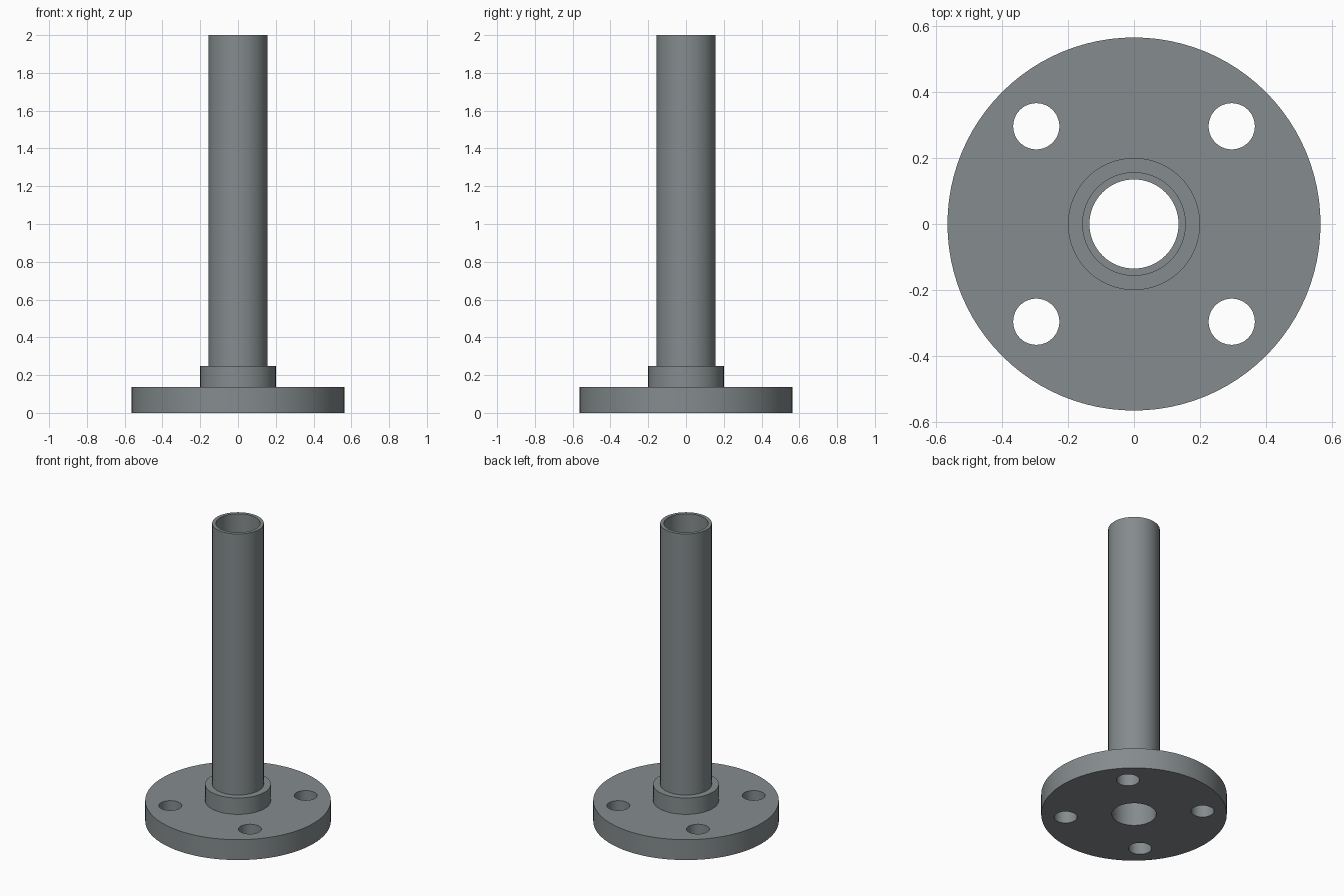
import bpy
import bmesh
from math import radians
from mathutils import Vector

cube = bpy.data.objects.get("Cube")
if cube:
    bpy.data.objects.remove(cube, do_unlink=True)

SEGMENTS = 96
FLANGE_R, FLANGE_H = 0.565, 0.137
HUB_R, HUB_TOP = 0.2, 0.247
PIPE_R, BORE_R, PIPE_TOP = 0.157, 0.135, 2.0
BOLT_R, BOLT_OFFSET = 0.07, 0.296

steel = bpy.data.materials.new("steel grey")
steel.use_nodes = True
colour = (0.235, 0.262, 0.27, 1)
steel.diffuse_color = colour
steel.node_tree.nodes["Principled BSDF"].inputs["Base Color"].default_value = colour


def add_object(name, bm):
    bmesh.ops.recalc_face_normals(bm, faces=bm.faces)
    mesh = bpy.data.meshes.new(name)
    bm.to_mesh(mesh)
    bm.free()
    obj = bpy.data.objects.new(name, mesh)
    bpy.context.collection.objects.link(obj)
    mesh.materials.append(steel)
    return obj


def lathe(name, profile):
    """Spin a closed (radius, height) outline around the z axis."""
    bm = bmesh.new()
    verts = [bm.verts.new((r, 0, z)) for r, z in profile]
    edges = [bm.edges.new((a, b)) for a, b in zip(verts, verts[1:] + verts[:1])]
    bmesh.ops.spin(bm, geom=verts + edges, cent=(0, 0, 0), axis=(0, 0, 1),
                   angle=radians(360), steps=SEGMENTS)
    bmesh.ops.remove_doubles(bm, verts=bm.verts, dist=1e-4)
    return add_object(name, bm)


# Flange, stepped hub and hollow pipe as one bored solid
body = lathe("flanged_pipe", [
    (BORE_R, 0), (FLANGE_R, 0), (FLANGE_R, FLANGE_H), (HUB_R, FLANGE_H),
    (HUB_R, HUB_TOP), (PIPE_R, HUB_TOP), (PIPE_R, PIPE_TOP), (BORE_R, PIPE_TOP)])

# Four bolt holes through the flange
bm = bmesh.new()
for sx in (-1, 1):
    for sy in (-1, 1):
        made = bmesh.ops.create_cone(bm, cap_ends=True, segments=48,
                                     radius1=BOLT_R, radius2=BOLT_R, depth=FLANGE_H * 2)
        bmesh.ops.translate(bm, verts=made["verts"],
                            vec=Vector((sx * BOLT_OFFSET, sy * BOLT_OFFSET, FLANGE_H / 2)))
cutter = add_object("bolt_hole_cutter", bm)

cut = body.modifiers.new("bolt holes", "BOOLEAN")
cut.operation = "DIFFERENCE"
cut.solver = "EXACT"
cut.object = cutter
bpy.context.view_layer.objects.active = body
body.select_set(True)
bpy.ops.object.modifier_apply(modifier=cut.name)
bpy.data.objects.remove(cutter, do_unlink=True)

bpy.ops.object.shade_smooth_by_angle(angle=radians(30))
